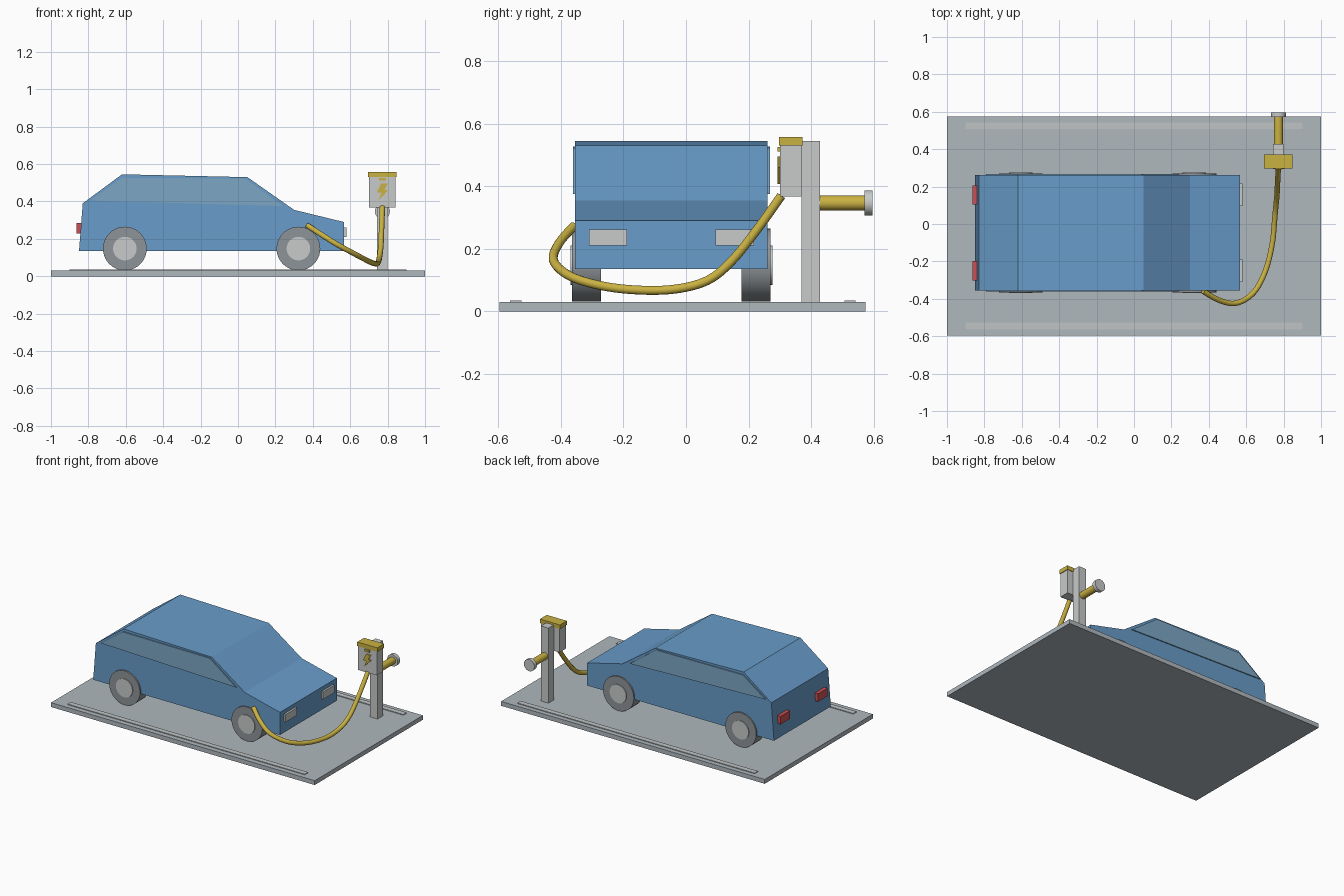
import bpy, bmesh, math
from mathutils import Matrix, Vector

cube = bpy.data.objects.get("Cube")
if cube:
    bpy.data.objects.remove(cube, do_unlink=True)


def material(name, *rgb):
    m = bpy.data.materials.new(name)
    m.use_nodes = True
    m.diffuse_color = (*rgb, 1)
    bsdf = next(n for n in m.node_tree.nodes if n.type == 'BSDF_PRINCIPLED')
    bsdf.inputs["Base Color"].default_value = (*rgb, 1)
    return m


BLUE = material("body blue", 0.14, 0.335, 0.59)
GLASS = material("window glass", 0.2, 0.38, 0.56)
SLAB = material("slab grey", 0.43, 0.48, 0.515)
STRIPE = material("stripe pale grey", 0.52, 0.55, 0.56)
TYRE = material("tyre grey", 0.27, 0.295, 0.315)
LIGHT = material("light grey", 0.58, 0.59, 0.59)
YELLOW = material("yellow", 0.59, 0.445, 0.055)
RED = material("tail light red", 0.6, 0.08, 0.09)


def finish(name, bm, mat, smooth=False):
    bmesh.ops.recalc_face_normals(bm, faces=bm.faces)
    mesh = bpy.data.meshes.new(name)
    bm.to_mesh(mesh)
    bm.free()
    mesh.materials.append(mat)
    obj = bpy.data.objects.new(name, mesh)
    bpy.context.collection.objects.link(obj)
    if smooth:
        bpy.ops.object.select_all(action='DESELECT')
        obj.select_set(True)
        bpy.context.view_layer.objects.active = obj
        bpy.ops.object.shade_smooth_by_angle(angle=math.radians(40))
    return obj


def box(name, mat, x, y, z):
    """Box from its (low, high) range on each axis."""
    bm = bmesh.new()
    bmesh.ops.create_cube(bm, size=1)
    for v in bm.verts:
        v.co = [lo + (c + 0.5) * (hi - lo) for c, (lo, hi) in zip(v.co, (x, y, z))]
    return finish(name, bm, mat)


def prism(name, mat, profile, y0, y1):
    """Side profile in x and z, extruded along y."""
    bm = bmesh.new()
    face = bm.faces.new([bm.verts.new((x, y0, z)) for x, z in profile])
    out = bmesh.ops.extrude_face_region(bm, geom=[face])
    moved = [g for g in out["geom"] if isinstance(g, bmesh.types.BMVert)]
    bmesh.ops.translate(bm, verts=moved, vec=(0, y1 - y0, 0))
    return finish(name, bm, mat)


def cylinder_y(name, mat, x, z, radius, y0, y1):
    bm = bmesh.new()
    place = Matrix.Translation((x, (y0 + y1) / 2, z)) @ Matrix.Rotation(math.pi / 2, 4, 'X')
    bmesh.ops.create_cone(bm, cap_ends=True, segments=40, radius1=radius,
                          radius2=radius, depth=abs(y1 - y0), matrix=place)
    return finish(name, bm, mat, smooth=True)


# Parking slab with painted lane stripes
box("parking_slab", SLAB, (-1, 1), (-0.597, 0.575), (0, 0.03))
for side, y in (("right", -0.545), ("left", 0.525)):
    box(f"lane_stripe_{side}", STRIPE, (-0.9, 0.9), (y - 0.018, y + 0.018), (0.028, 0.035))

# Car body
MID, HALF = -0.047, 0.308
prism("car_body", BLUE, [(-0.85, 0.135), (-0.83, 0.39), (-0.62, 0.545), (0.05, 0.53),
                         (0.3, 0.355), (0.567, 0.29), (0.567, 0.135)],
      MID - HALF, MID + HALF)

# Windows, wheels and lamps on both sides
WINDOW = [(-0.79, 0.405), (-0.62, 0.527), (0.04, 0.522), (0.24, 0.375)]
for side, s in (("near", -1), ("far", 1)):
    def out(d):
        return MID + s * (HALF + d)
    prism(f"side_window_{side}", GLASS, WINDOW, out(-0.001), out(0.007))
    for end, x in (("rear", -0.605), ("front", 0.323)):
        cylinder_y(f"{end}_wheel_{side}", TYRE, x, 0.148, 0.117, out(-0.083), out(0.01))
        cylinder_y(f"{end}_hub_{side}", LIGHT, x, 0.148, 0.063, out(0), out(0.015))
    y = MID + s * 0.203
    box(f"headlight_{side}", LIGHT, (0.56, 0.58), (y - 0.061, y + 0.061), (0.21, 0.262))
    box(f"tail_light_{side}", RED, (-0.863, -0.835), (y - 0.051, y + 0.051), (0.23, 0.285))

# Charging post and box
PX = 0.772
box("charger_post", LIGHT, (PX - 0.028, PX + 0.028), (0.369, 0.428), (0.03, 0.545))
box("charger_box", LIGHT, (PX - 0.071, PX + 0.071), (0.3, 0.369), (0.367, 0.531))
box("charger_cap", YELLOW, (PX - 0.076, PX + 0.076), (0.298, 0.372), (0.53, 0.558))
box("charger_slot", YELLOW, (PX - 0.018, PX + 0.018), (0.292, 0.301), (0.511, 0.526))
prism("bolt_symbol", YELLOW, [(0.765, 0.495), (0.8, 0.495), (0.783, 0.462), (0.805, 0.462),
                              (0.752, 0.408), (0.768, 0.448), (0.742, 0.448)],
      0.293, 0.301)

# Plug holder behind the post
cylinder_y("holder_rod", YELLOW, PX, 0.347, 0.024, 0.42, 0.575)
cylinder_y("holder_disc", LIGHT, PX, 0.347, 0.04, 0.571, 0.597)

# Charging hose, swept as a smooth tube
PATH = [(0.37, -0.36, 0.272), (0.45, -0.405, 0.22), (0.53, -0.425, 0.17),
        (0.6, -0.4, 0.132), (0.66, -0.34, 0.1), (0.71, -0.23, 0.075),
        (0.74, -0.1, 0.067), (0.75, 0, 0.077), (0.757, 0.08, 0.105),
        (0.764, 0.15, 0.165), (0.768, 0.23, 0.265), (PX, 0.305, 0.37)]
curve = bpy.data.curves.new("charging_hose", 'CURVE')
curve.dimensions = '3D'
curve.bevel_depth = 0.0145
curve.bevel_resolution = 4
curve.use_fill_caps = True
curve.resolution_u = 6
spline = curve.splines.new('BEZIER')
spline.bezier_points.add(len(PATH) - 1)
for i, p in enumerate(PATH):
    here = Vector(p)
    before = Vector(PATH[max(i - 1, 0)])
    after = Vector(PATH[min(i + 1, len(PATH) - 1)])
    point = spline.bezier_points[i]
    point.co = here
    point.handle_left = here - (after - before) / 6
    point.handle_right = here + (after - before) / 6
curve.materials.append(YELLOW)
bpy.context.collection.objects.link(bpy.data.objects.new("charging_hose", curve))
